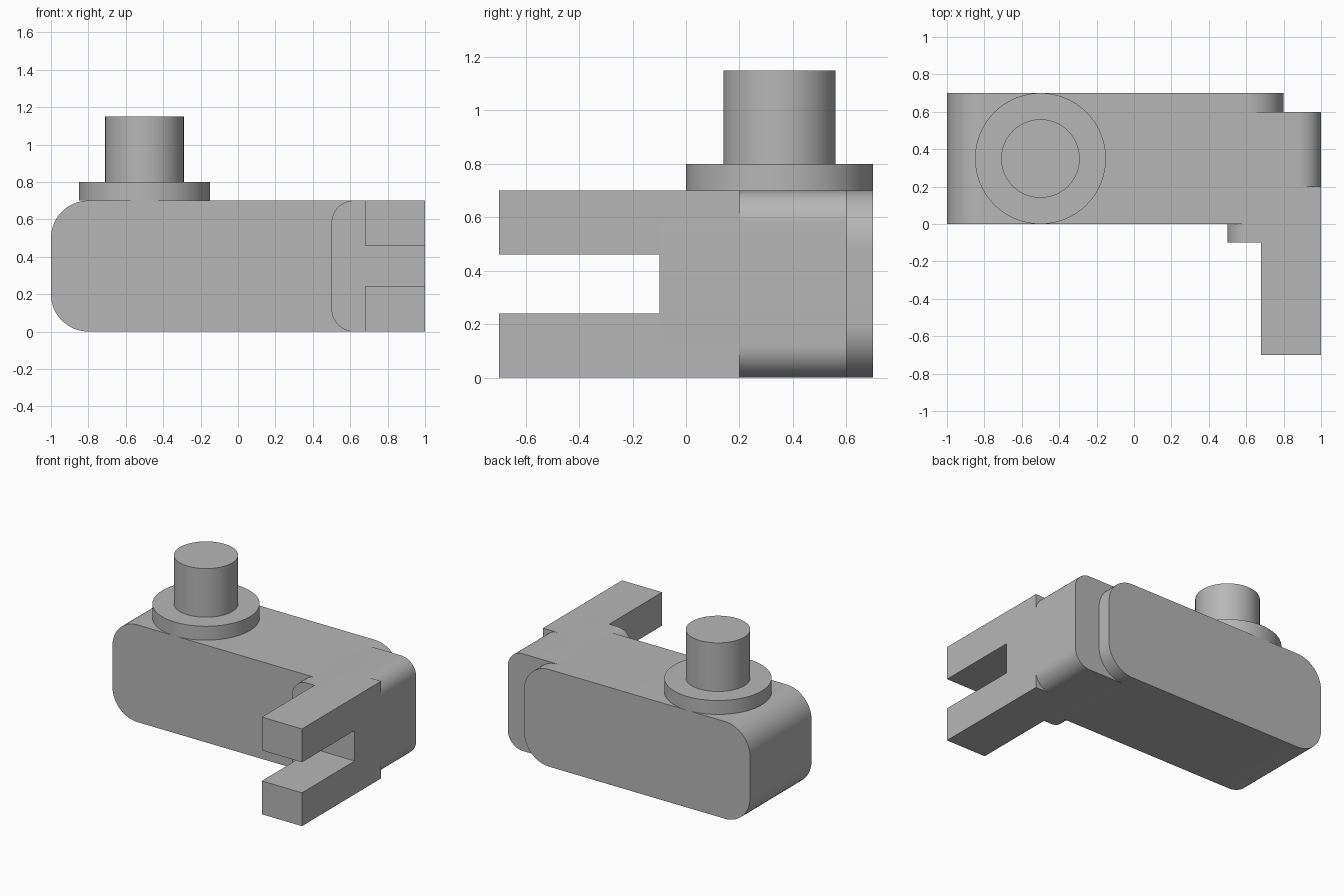
import bpy, bmesh, math
from mathutils import Vector

cube = bpy.data.objects.get("Cube")
if cube:
    bpy.data.objects.remove(cube, do_unlink=True)

grey = bpy.data.materials.new("plain grey")
grey.use_nodes = True
grey.diffuse_color = (0.47, 0.47, 0.47, 1)
grey.node_tree.nodes["Principled BSDF"].inputs["Base Color"].default_value = grey.diffuse_color

HEIGHT = 0.7


def extrude_profile(name, points, direction):
    """Fill a closed outline and sweep it straight along a direction."""
    bm = bmesh.new()
    face = bm.faces.new([bm.verts.new(p) for p in points])
    swept = bmesh.ops.extrude_face_region(bm, geom=[face], use_keep_orig=True)
    moved = [v for v in swept["geom"] if isinstance(v, bmesh.types.BMVert)]
    bmesh.ops.translate(bm, verts=moved, vec=Vector(direction))
    bmesh.ops.recalc_face_normals(bm, faces=bm.faces)
    mesh = bpy.data.meshes.new(name)
    bm.to_mesh(mesh)
    bm.free()
    mesh.materials.append(grey)
    obj = bpy.data.objects.new(name, mesh)
    bpy.context.collection.objects.link(obj)
    bpy.ops.object.select_all(action="DESELECT")
    obj.select_set(True)
    bpy.context.view_layer.objects.active = obj
    bpy.ops.object.shade_smooth_by_angle(angle=math.radians(30))
    return obj


def rounded_block(name, x0, x1, y0, y1, radius, steps=16):
    """Full-height block whose long edges along y are rounded."""
    corners = [(x1 - radius, HEIGHT - radius), (x0 + radius, HEIGHT - radius),
               (x0 + radius, radius), (x1 - radius, radius)]
    points = []
    for quarter, (cx, cz) in enumerate(corners):
        for i in range(steps + 1):
            a = (quarter + i / steps) * math.pi / 2
            points.append((cx + radius * math.cos(a), y0, cz + radius * math.sin(a)))
    return extrude_profile(name, points, (0, y1 - y0, 0))


def disc(name, radius, z0, z1, sides=96):
    """Upright cylinder on the pivot axis."""
    points = [(-0.5 + radius * math.cos(i * math.tau / sides),
               0.35 + radius * math.sin(i * math.tau / sides), z0) for i in range(sides)]
    return extrude_profile(name, points, (0, 0, z1 - z0))


# Main body and the offset end block
rounded_block("main_body", -1, 0.8, 0, 0.7, 0.2)
rounded_block("end_block", 0.5, 1, -0.1, 0.6, 0.12)

# Forked arm: C-shaped side profile with a slot between the prongs
fork = [(0.2, 0), (0.2, HEIGHT), (-0.7, HEIGHT), (-0.7, 0.46),
        (-0.1, 0.46), (-0.1, 0.24), (-0.7, 0.24), (-0.7, 0)]
extrude_profile("fork_arm", [(0.68, y, z) for y, z in fork], (0.32, 0, 0))

# Round flange and pin on top
disc("flange", 0.35, HEIGHT, 0.8)
disc("pin", 0.21, 0.8, 1.15)
